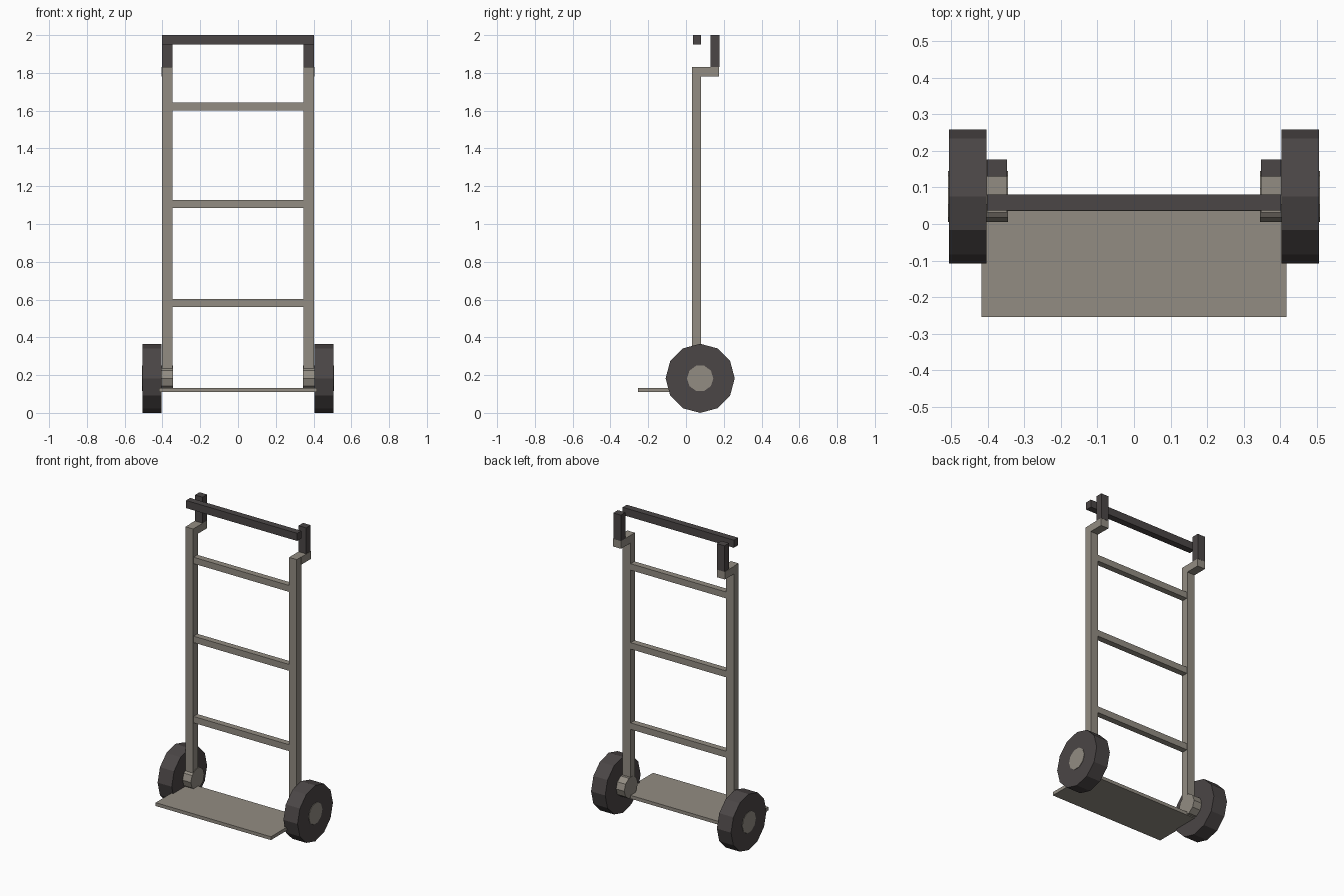
import bpy, math

if "Cube" in bpy.data.objects:
    bpy.data.objects.remove(bpy.data.objects["Cube"])


def material(name, rgb):
    m = bpy.data.materials.new(name)
    m.diffuse_color = (*rgb, 1)
    m.use_nodes = True
    m.node_tree.nodes["Principled BSDF"].inputs["Base Color"].default_value = m.diffuse_color
    return m


METAL = material("warm grey metal", (0.29, 0.265, 0.225))
RUBBER = material("dark rubber", (0.07, 0.061, 0.061))


def box(name, lo, hi, mat):
    """Axis-aligned box between two corners."""
    bpy.ops.mesh.primitive_cube_add(size=1, location=[(a + b) / 2 for a, b in zip(lo, hi)])
    ob = bpy.context.object
    ob.name = name
    ob.scale = [b - a for a, b in zip(lo, hi)]
    ob.data.materials.append(mat)
    bpy.ops.object.transform_apply(location=False, rotation=False, scale=True)
    return ob


def disc(name, x0, x1, radius, sides, mat):
    """Flat-sided cylinder along x on the axle line."""
    bpy.ops.mesh.primitive_cylinder_add(
        vertices=sides, radius=radius, depth=abs(x1 - x0),
        location=((x0 + x1) / 2, 0.075, 0.183), rotation=(0, math.pi / 2, 0))
    ob = bpy.context.object
    # turn so that a corner points straight up
    ob.name = name
    ob.data.materials.append(mat)
    return ob


def side_box(name, s, x0, x1, y0, y1, z0, z1, mat):
    a, b = sorted((s * x0, s * x1))
    return box(name, (a, y0, z0), (b, y1, z1), mat)


# Parts repeated on both sides
for side, s in (("left", -1), ("right", 1)):
    side_box(f"{side}_post", s, 0.347, 0.402, 0.032, 0.08, 0.11, 1.83, METAL)
    side_box(f"{side}_handle_bracket", s, 0.347, 0.404, 0.078, 0.176, 1.78, 1.83, METAL)
    side_box(f"{side}_grip", s, 0.347, 0.402, 0.13, 0.177, 1.83, 2.0, RUBBER)
    disc(f"{side}_wheel", s * 0.404, s * 0.506, 0.183, 12, RUBBER)
    disc(f"{side}_hub", s * 0.345, s * 0.509, 0.07, 10, METAL)

# Rungs between the posts
for i, z in enumerate((0.582, 1.107, 1.623)):
    box(f"rung_{i + 1}", (-0.348, 0.036, z - 0.021), (0.348, 0.076, z + 0.021), METAL)

# Top handle bar and toe plate
box("handle_bar", (-0.402, 0.037, 1.95), (0.402, 0.08, 2.0), RUBBER)
box("toe_plate", (-0.417, -0.255, 0.11), (0.417, 0.08, 0.132), METAL)
